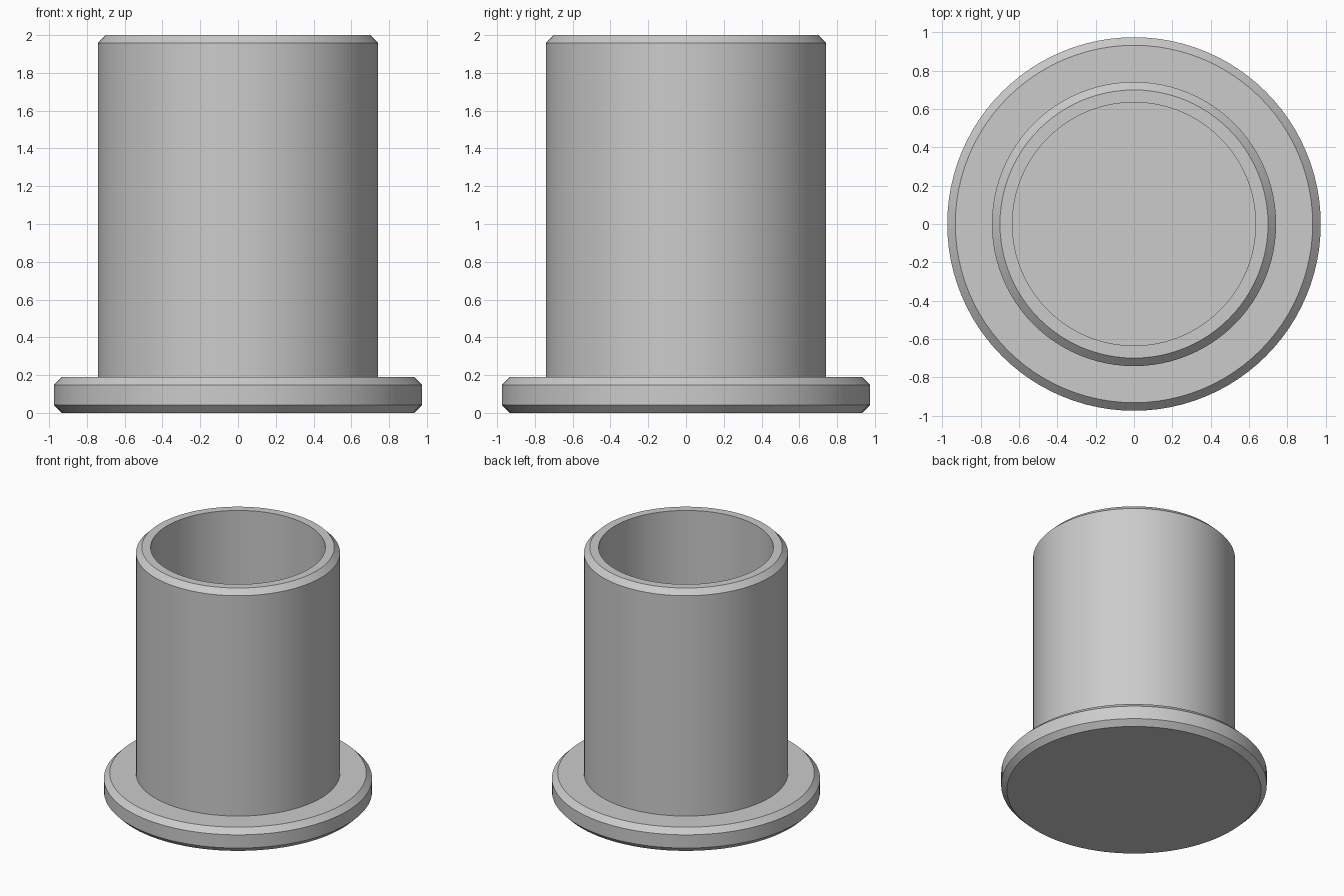
import bpy
import bmesh
import math

cube = bpy.data.objects.get("Cube")
if cube:
    bpy.data.objects.remove(cube, do_unlink=True)

SIDES = 96

# Single plain grey
grey = bpy.data.materials.new("plain_grey")
grey.use_nodes = True
colour = (0.6, 0.6, 0.6, 1)
grey.diffuse_color = colour
grey.node_tree.nodes["Principled BSDF"].inputs["Base Color"].default_value = colour


def lathe(name, profile):
    """Revolve a (radius, height) profile about z."""
    bm = bmesh.new()
    verts = [bm.verts.new((r, 0, z)) for r, z in profile]
    edges = [bm.edges.new(pair) for pair in zip(verts, verts[1:])]
    bmesh.ops.spin(bm, geom=verts + edges, cent=(0, 0, 0), axis=(0, 0, 1),
                   angle=math.tau, steps=SIDES, use_duplicate=False)
    bmesh.ops.remove_doubles(bm, verts=bm.verts, dist=0.0001)
    bmesh.ops.recalc_face_normals(bm, faces=bm.faces)
    mesh = bpy.data.meshes.new(name)
    bm.to_mesh(mesh)
    bm.free()
    mesh.materials.append(grey)
    obj = bpy.data.objects.new(name, mesh)
    bpy.context.collection.objects.link(obj)
    bpy.ops.object.select_all(action="DESELECT")
    obj.select_set(True)
    bpy.context.view_layer.objects.active = obj
    bpy.ops.object.shade_smooth_by_angle(angle=math.radians(25))
    return obj


# Flanged bushing: closed base, chamfered flange, chamfered sleeve, blind bore
FLANGE_R, SLEEVE_R, BORE_R = 0.975, 0.742, 0.635
FLANGE_H, HEIGHT, CHAMFER = 0.19, 2.0, 0.042

lathe("flanged_bushing", [
    (0, 0),
    (FLANGE_R - CHAMFER, 0),
    (FLANGE_R, CHAMFER),
    (FLANGE_R, FLANGE_H - CHAMFER),
    (FLANGE_R - CHAMFER, FLANGE_H),
    (SLEEVE_R, FLANGE_H),
    (SLEEVE_R, HEIGHT - CHAMFER),
    (SLEEVE_R - CHAMFER, HEIGHT),
    (BORE_R, HEIGHT),
    (BORE_R, FLANGE_H),
    (0, FLANGE_H),
])
